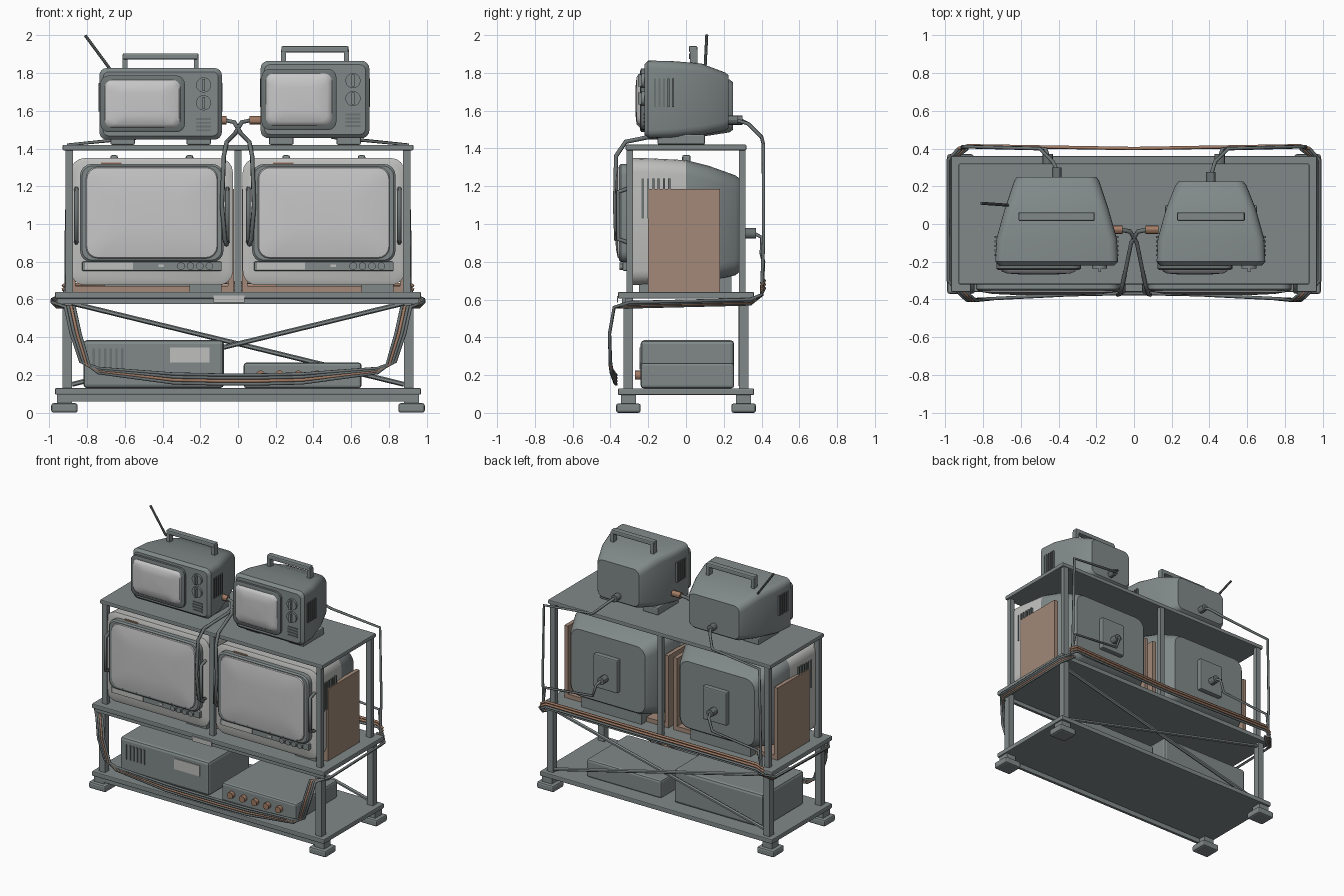
import bpy, bmesh, math
from mathutils import Vector

if "Cube" in bpy.data.objects:
    bpy.data.objects.remove(bpy.data.objects["Cube"], do_unlink=True)


def material(name, rgb):
    m = bpy.data.materials.new(name)
    m.use_nodes = True
    m.diffuse_color = (*rgb, 1)
    m.node_tree.nodes["Principled BSDF"].inputs["Base Color"].default_value = (*rgb, 1)
    return m


GREY = material("slate grey", (0.22, 0.25, 0.25))
DARK = material("dark grey", (0.15, 0.17, 0.17))
LIGHT = material("pale grey", (0.52, 0.52, 0.51))
GLASS = material("screen grey", (0.57, 0.57, 0.57))
WOOD = material("wood brown", (0.36, 0.25, 0.19))
COPPER = material("copper brown", (0.36, 0.2, 0.13))


def finish(name, bm, mats, smooth=False):
    bmesh.ops.recalc_face_normals(bm, faces=bm.faces)
    me = bpy.data.meshes.new(name)
    bm.to_mesh(me)
    bm.free()
    for m in mats:
        me.materials.append(m)
    ob = bpy.data.objects.new(name, me)
    bpy.context.collection.objects.link(ob)
    if smooth:
        bpy.ops.object.select_all(action="DESELECT")
        ob.select_set(True)
        bpy.context.view_layer.objects.active = ob
        bpy.ops.object.shade_smooth_by_angle(angle=math.radians(30))
    return ob


def box(name, x, y, z, mat, bevel=0.0):
    """Box from (low, high) ranges along each axis."""
    bm = bmesh.new()
    bmesh.ops.create_cube(bm, size=1)
    for v in bm.verts:
        v.co = [(r[0] + r[1]) / 2 + c * (r[1] - r[0]) for r, c in zip((x, y, z), v.co)]
    if bevel:
        bmesh.ops.bevel(bm, geom=bm.edges[:], offset=bevel, segments=2, profile=0.5, affect="EDGES")
    return finish(name, bm, [mat])


def rod(name, a, b, r, mat, sides=12):
    a, b = Vector(a), Vector(b)
    bm = bmesh.new()
    bmesh.ops.create_cone(bm, cap_ends=True, segments=sides, radius1=r, radius2=r, depth=(b - a).length)
    turn = (b - a).to_track_quat("Z", "Y")
    for v in bm.verts:
        v.co = turn @ v.co + (a + b) / 2
    return finish(name, bm, [mat], sides > 6)


def loft(name, cx, cz, sections, mats, split=None, smooth=True):
    """Skin rounded rectangles (y, half width, half height, radius, z shift)."""
    bm, rings = bmesh.new(), []
    for y, w, h, r, dz in sections:
        ring = []
        for q, (sx, sz) in enumerate(((1, 1), (-1, 1), (-1, -1), (1, -1))):
            for k in range(5):
                t = (q + k / 4) * math.pi / 2
                ring.append(bm.verts.new((cx + sx * (w - r) + r * math.cos(t), y,
                                          cz + dz + sz * (h - r) + r * math.sin(t))))
        rings.append(ring)
    for a, b in zip(rings, rings[1:]):
        for i in range(len(a)):
            j = (i + 1) % len(a)
            bm.faces.new((a[i], a[j], b[j], b[i]))
    bm.faces.new(rings[0])
    bm.faces.new(rings[-1])
    if split is not None:
        for f in bm.faces:
            f.material_index = int(f.calc_center_median().y > split)
    return finish(name, bm, mats, smooth)


def cable(name, pts, mat, r=0.009):
    cu = bpy.data.curves.new(name, "CURVE")
    cu.dimensions, cu.bevel_depth, cu.bevel_resolution = "3D", r, 1
    cu.use_fill_caps = True
    sp = cu.splines.new("POLY")
    sp.points.add(len(pts) - 1)
    for p, co in zip(sp.points, pts):
        p.co = (*co, 1)
    tmp = bpy.data.objects.new(name + "_path", cu)
    bpy.context.collection.objects.link(tmp)
    me = bpy.data.meshes.new_from_object(tmp.evaluated_get(bpy.context.evaluated_depsgraph_get()))
    bpy.data.objects.remove(tmp, do_unlink=True)
    me.materials.clear()
    me.materials.append(mat)
    bpy.context.collection.objects.link(bpy.data.objects.new(name, me))


# Rack: shelves, lips, posts, feet, braces
box("bottom_shelf", (-0.97, 0.97), (-0.36, 0.36), (0.095, 0.13), GREY, 0.006)
box("middle_shelf", (-0.97, 0.97), (-0.36, 0.36), (0.605, 0.64), GREY, 0.006)
box("top_shelf", (-0.93, 0.93), (-0.32, 0.32), (1.39, 1.42), GREY, 0.006)
box("bottom_lip", (-0.96, 0.96), (-0.34, -0.32), (0.06, 0.1), GREY)
box("middle_lip", (-0.96, 0.96), (-0.34, -0.32), (0.575, 0.61), GREY)
box("shelf_label", (-0.13, 0.035), (-0.366, -0.359), (0.585, 0.62), LIGHT)
for sy in (-1, 1):
    ys = sorted((sy * 0.28, sy * 0.33))
    for sx in (-1, 1):
        box("lower_post", sorted((sx * 0.88, sx * 0.93)), ys, (0.12, 0.61), GREY)
        box("upper_post", sorted((sx * 0.875, sx * 0.915)), sorted((sy * 0.28, sy * 0.315)), (0.63, 1.4), GREY)
        box("foot_pad", sorted((sx * 0.85, sx * 0.99)), sorted((sy * 0.24, sy * 0.37)), (0, 0.05), GREY, 0.012)
        box("foot_stem", sorted((sx * 0.88, sx * 0.96)), sorted((sy * 0.265, sy * 0.345)), (0.04, 0.1), GREY)
    box("centre_post", (-0.018, 0.018), sorted((sy * 0.28, sy * 0.315)), (0.63, 1.4), GREY)
for s in (-1, 1):
    rod("back_brace", (-0.88 * s, 0.3 + 0.012 * s, 0.58), (0.88 * s, 0.3 + 0.012 * s, 0.15), 0.013, GREY, 6)


def big_set(cx):
    """Large television in an open wooden cradle."""
    cz = 1.013
    loft("big_body", cx, cz, [(-0.31, 0.405, 0.315, 0.06, 0), (-0.3, 0.43, 0.337, 0.075, 0),
         (-0.2, 0.425, 0.335, 0.075, 0), (0, 0.41, 0.325, 0.08, 0), (0.12, 0.39, 0.305, 0.08, -0.01),
         (0.26, 0.33, 0.265, 0.08, -0.02), (0.28, 0.31, 0.25, 0.07, -0.02)], [LIGHT, GREY], 0.0)
    loft("big_frame", cx, 1.058, [(-0.3, 0.38, 0.26, 0.06, 0), (-0.345, 0.38, 0.26, 0.06, 0),
         (-0.355, 0.37, 0.25, 0.055, 0)], [GREY])
    loft("big_screen", cx, 1.06, [(-0.35, 0.352, 0.245, 0.06, 0), (-0.362, 0.345, 0.238, 0.06, 0),
         (-0.371, 0.29, 0.19, 0.06, 0), (-0.376, 0.18, 0.1, 0.05, 0)], [GLASS])
    box("control_strip", (cx - 0.37, cx + 0.37), (-0.335, -0.3), (0.752, 0.8), GREY, 0.005)
    box("control_label", (cx - 0.355, cx - 0.1), (-0.34, -0.333), (0.758, 0.796), LIGHT)
    box("power_light", (cx + 0.035, cx + 0.065), (-0.34, -0.333), (0.772, 0.786), LIGHT)
    for i in range(4):
        x = cx + 0.155 + i * 0.05
        rod("control_knob", (x, -0.33, 0.777), (x, -0.352, 0.777), 0.02, GREY)
    box("bezel_tag", (cx - 0.27, cx - 0.16), (-0.316, -0.309), (1.312, 1.327), COPPER)
    for s in (-1, 1):
        x = cx + s * 0.4
        cable("side_handle", [(x, -0.3, 0.9), (x, -0.36, 0.92), (x, -0.36, 1.17), (x, -0.3, 1.19)], DARK, 0.012)
        # Side vents and wooden cradle walls
        for i in range(6):
            y = -0.235 + i * 0.028
            box("side_vent", sorted((cx + s * 0.416, cx + s * 0.431)), (y, y + 0.012), (1.03, 1.24), DARK)
        box("cradle_side", sorted((cx + s * 0.405, cx + s * 0.435)), (-0.2, 0.18), (0.64, 1.185), WOOD)
        box("top_clip", (cx + s * 0.2 - 0.02, cx + s * 0.2 + 0.02), (-0.02, 0.025), (1.32, 1.365), GREY, 0.01)
    box("cradle_floor", (cx - 0.41, cx + 0.41), (-0.2, 0.18), (0.64, 0.672), WOOD)
    box("big_foot", (cx + 0.2, cx + 0.37), (-0.25, -0.19), (0.64, 0.69), GREY)
    box("rear_step", (cx - 0.25, cx + 0.25), (0.1, 0.24), (0.64, 0.75), GREY)
    # Rear socket plate with plug
    box("socket_plate", (cx - 0.1, cx + 0.1), (0.27, 0.315), (0.86, 1.11), GREY, 0.008)
    rod("rear_plug", (cx, 0.31, 0.95), (cx, 0.37, 0.95), 0.028, DARK)


def small_set(cx, cz, w, h, back):
    """Portable television with handle, dials and feet."""
    loft("small_body", cx, cz, [(-0.22, w - 0.02, h - 0.02, 0.03, 0), (-0.2, w, h, 0.04, 0),
         (-0.08, w - 0.005, h - 0.002, 0.045, 0), (0.08, w - 0.05, h - 0.015, 0.05, 0),
         (back - 0.02, w - 0.1, h - 0.05, 0.05, -0.012), (back, w - 0.115, h - 0.065, 0.045, -0.012)], [GREY])
    sx, sw, sh = cx - 0.295 * w, w * 0.69, h * 0.79
    loft("small_frame", sx, cz, [(-0.2, sw, sh, 0.045, 0), (-0.237, sw, sh, 0.045, 0),
         (-0.243, sw - 0.01, sh - 0.01, 0.04, 0)], [DARK])
    loft("small_screen", sx, cz, [(-0.24, sw - 0.022, sh - 0.022, 0.04, 0), (-0.252, sw - 0.03, sh - 0.03, 0.04, 0),
         (-0.262, sw * 0.75, sh * 0.72, 0.04, 0), (-0.267, sw * 0.45, sh * 0.4, 0.03, 0)], [GLASS])
    kx = cx + w * 0.7
    for dz in (0.1, 0.005):
        z = cz + dz
        rod("dial", (kx, -0.21, z), (kx, -0.235, z), 0.04, GREY, 20)
        box("dial_grip", (kx - 0.007, kx + 0.007), (-0.255, -0.23), (z - 0.032, z + 0.032), GREY)
    for i in range(4):
        z = cz - 0.08 - i * 0.02
        box("speaker_slot", (kx - 0.04, kx + 0.04), (-0.225, -0.217), (z - 0.005, z + 0.005), DARK)
    for s in (-1, 1):
        for i in range(5):
            y = -0.17 + i * 0.024
            box("small_vent", sorted((cx + s * (w - 0.02), cx + s * (w + 0.004))), (y, y + 0.011),
                (cz - 0.04, cz + 0.11), DARK)
        fx = cx + s * w * 0.62
        box("small_foot", (fx - 0.065, fx + 0.065), (-0.15, 0.1), (1.42, cz - h + 0.02), GREY, 0.008)
        hx = cx + s * (w * 0.58)
        box("handle_leg", (hx - 0.013, hx + 0.013), (0.02, 0.06), (cz + h - 0.03, cz + h + 0.06), GREY)
    box("handle_grip", (cx - w * 0.62, cx + w * 0.62), (0.015, 0.06), (cz + h + 0.045, cz + h + 0.078), GREY, 0.008)
    rod("small_rear_plug", (cx, back - 0.02, 1.55), (cx, back + 0.05, 1.55), 0.025, DARK)


for cx in (-0.457, 0.455):
    big_set(cx)
small_set(-0.41, 1.637, 0.325, 0.19, 0.25)
small_set(0.408, 1.66, 0.288, 0.205, 0.225)
rod("antenna", (-0.67, 0.1, 1.81), (-0.81, 0.11, 2.0), 0.008, DARK, 8)

# Equipment on the bottom shelf
box("tall_deck", (-0.82, -0.075), (-0.24, 0.255), (0.13, 0.385), GREY, 0.02)
box("deck_label", (-0.36, -0.15), (-0.247, -0.239), (0.265, 0.345), LIGHT)
for i in range(6):
    box("deck_vent", (-0.77 + i * 0.03, -0.758 + i * 0.03), (-0.246, -0.239), (0.23, 0.34), DARK)
box("low_mixer", (0.03, 0.655), (-0.24, 0.255), (0.13, 0.265), GREY, 0.015)
for i in range(5):
    x = 0.12 + i * 0.1
    rod("mixer_knob", (x, -0.235, 0.2), (x, -0.27, 0.2), 0.024, COPPER)

# Side plugs and crossed leads hanging over the front
for s in (-1, 1):
    rod("side_plug", (0.13 * s, -0.03, 1.55), (0.06 * s, -0.03, 1.55), 0.022, COPPER)
    cable("front_lead", [(0.07 * s, -0.03, 1.55), (0.02 * s, -0.04, 1.54), (-0.015 * s, -0.1, 1.48),
          (-0.06 * s, -0.32, 1.435), (-0.075 * s, -0.37, 1.36), (-0.085 * s, -0.375, 1.1),
          (-0.07 * s, -0.37, 0.92), (-0.06 * s, -0.33, 0.89)], DARK, 0.012)
    # Rear leads running to the corners
    back = 0.25 if s < 0 else 0.225
    cable("upper_rear_lead", [(0.41 * s, back + 0.04, 1.55), (0.43 * s, 0.33, 1.53), (0.5 * s, 0.4, 1.46),
          (0.9 * s, 0.41, 1.42), (0.91 * s, 0.41, 0.9), (0.91 * s, 0.4, 0.62)], DARK, 0.01)
    cable("lower_rear_lead", [(0.456 * s, 0.36, 0.95), (0.47 * s, 0.4, 0.93), (0.5 * s, 0.4, 0.84),
          (0.89 * s, 0.41, 0.8), (0.92 * s, 0.4, 0.62)], DARK, 0.01)

# Bundle that wraps both sides and sags across the front
for i in range(4):
    d = i * 0.016
    half = [(0.93 - d, 0.4, 0.625), (0.985 - d / 2, 0.34, 0.6 - d / 2), (0.985 - d / 2, -0.3, 0.585 - d / 2),
            (0.915 - d, -0.38, 0.56), (0.885 - d, -0.405, 0.42), (0.835 - d, -0.4, 0.27 - d / 2),
            (0.74, -0.395, 0.235 - d / 2), (0.34, -0.375, 0.205 - d), (0.1, -0.37, 0.2 - d)]
    cable("front_bundle", half + [(-x, y, z) for x, y, z in reversed(half)], COPPER if i % 3 == 2 else DARK)
for i in range(3):
    z = 0.66 + i * 0.02
    cable("rear_bundle", [(-0.93, 0.4, z - 0.03), (-0.88, 0.415, z), (0, 0.4, z - 0.01), (0.88, 0.415, z),
          (0.93, 0.4, z - 0.03)], COPPER if i else DARK)
